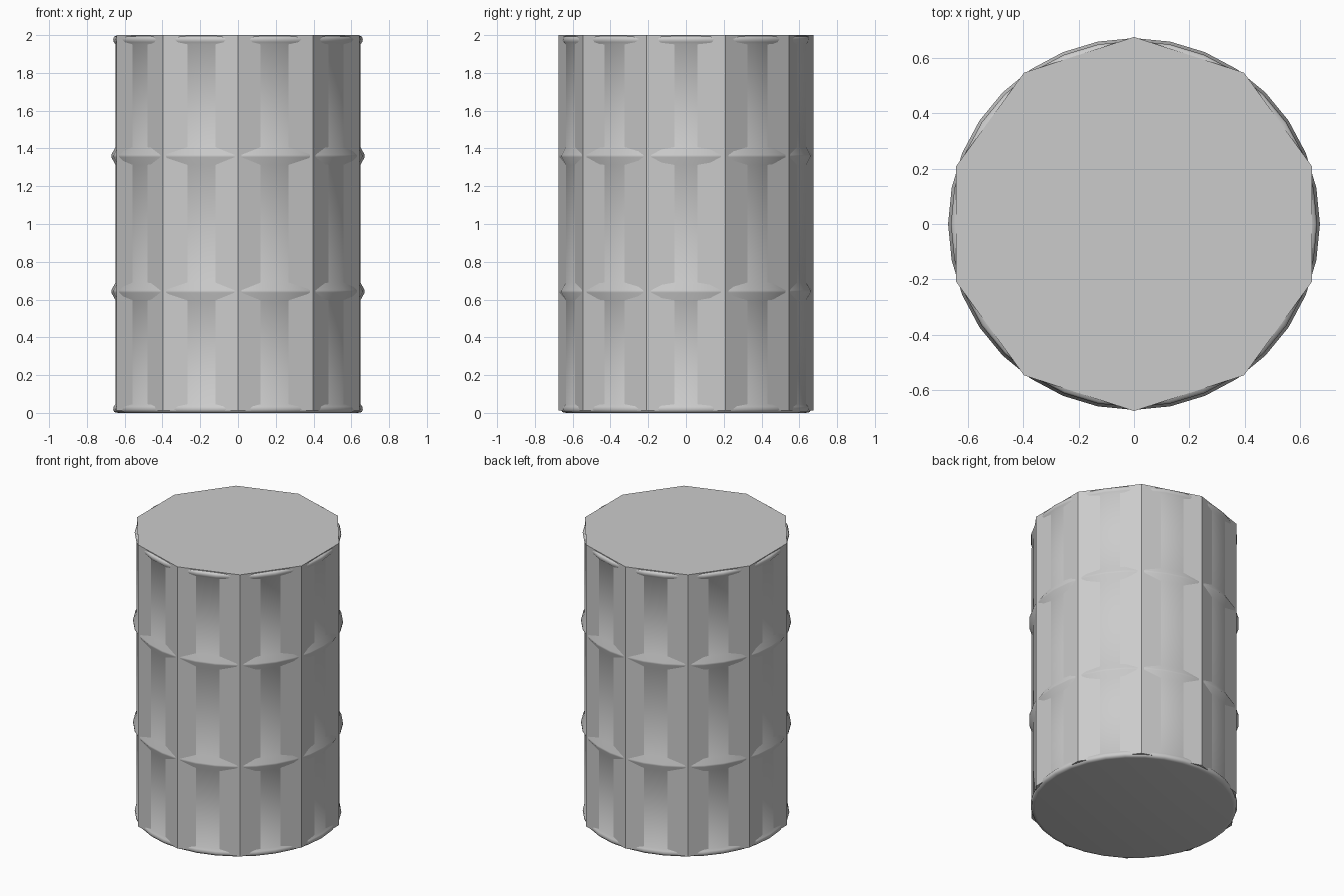
import bpy, bmesh, math

if "Cube" in bpy.data.objects:
    bpy.data.objects.remove(bpy.data.objects["Cube"])


def make_object(name, bm):
    bmesh.ops.recalc_face_normals(bm, faces=bm.faces)
    mesh = bpy.data.meshes.new(name)
    bm.to_mesh(mesh)
    bm.free()
    obj = bpy.data.objects.new(name, mesh)
    bpy.context.collection.objects.link(obj)
    return obj


def lathe(name, profile, sides, start=0.0):
    """Revolve (radius, z) points around z and cap both ends."""
    bm = bmesh.new()
    rings = []
    for r, z in profile:
        angles = [start + 2 * math.pi * i / sides for i in range(sides)]
        rings.append([bm.verts.new((r * math.cos(a), r * math.sin(a), z)) for a in angles])
    for low, high in zip(rings, rings[1:]):
        for i in range(sides):
            j = (i + 1) % sides
            bm.faces.new((low[i], low[j], high[j], high[i]))
    bm.faces.new(rings[0])
    bm.faces.new(rings[-1])
    return make_object(name, bm)


# Ten-sided flat shell with a corner on the y axis
lathe("faceted_shell", [(0.675, 0.012), (0.675, 2.0)], 10, math.pi / 2)

# Round drum that bulges through the shell: rims at the ends, two ridges between
BODY, RIDGE, HALF = 0.648, 0.671, 0.047
rim = [(0.634, 0.0), (0.655, 0.004), (0.661, 0.018), (0.658, 0.034), (BODY, 0.046)]
profile = list(rim)
for z in (0.643, 1.36):
    profile += [(BODY, z - HALF), (RIDGE, z - 0.006), (RIDGE, z + 0.006), (BODY, z + HALF)]
profile += [(r, 1.997 - z) for r, z in reversed(rim)]
drum = lathe("round_drum", profile, 32)

bpy.context.view_layer.objects.active = drum
drum.select_set(True)
bpy.ops.object.shade_smooth_by_angle(angle=math.radians(60))
